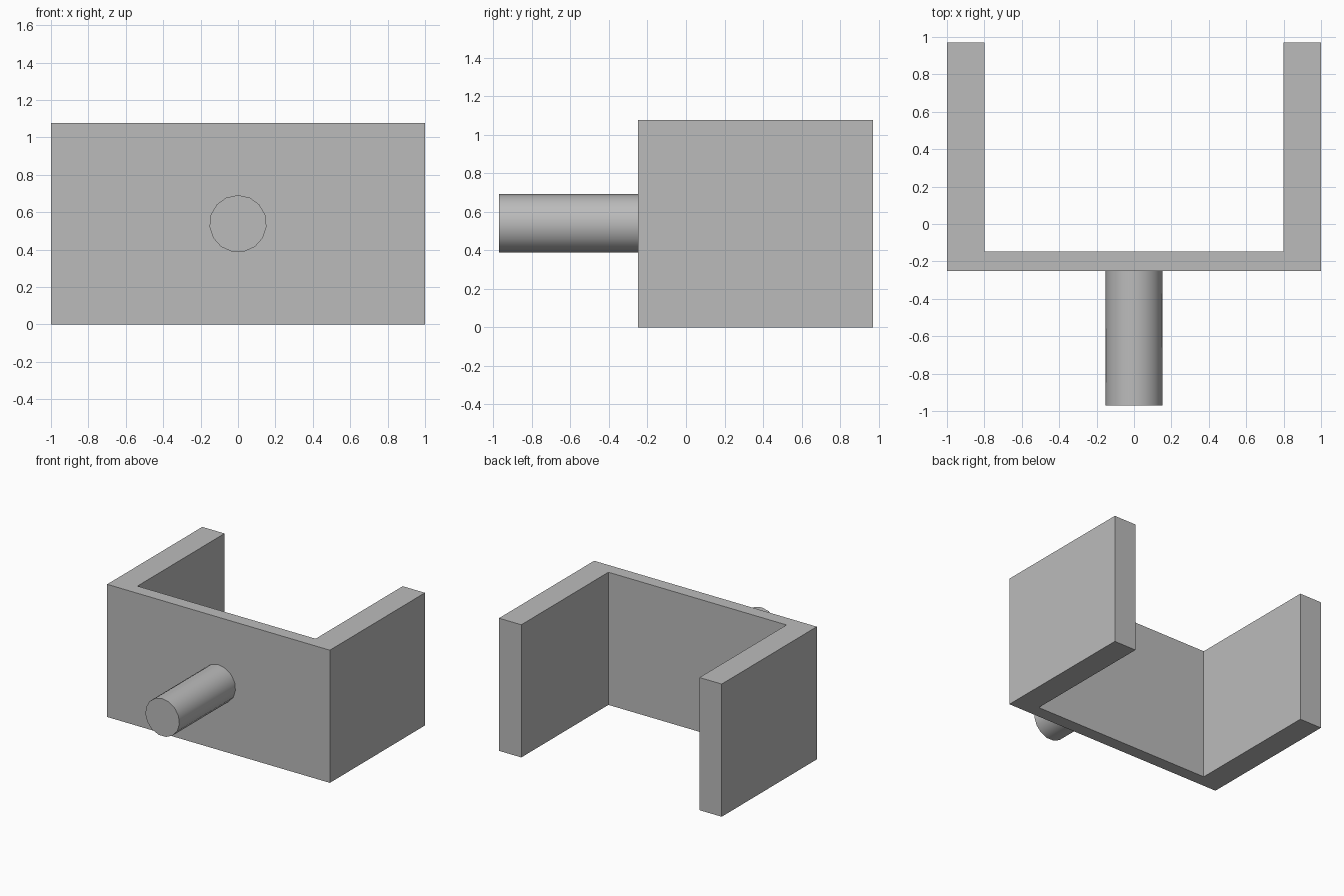
import bpy
import bmesh
import math

cube = bpy.data.objects.get("Cube")
if cube:
    bpy.data.objects.remove(cube, do_unlink=True)

HEIGHT = 1.077
FRONT, PLATE_BACK, END = -0.25, -0.147, 0.97
OUTER, INNER = 1.0, 0.8
ROD_RADIUS = 0.153

# Single plain grey
grey = bpy.data.materials.new("plain_grey")
grey.use_nodes = True
color = (0.5, 0.5, 0.5, 1.0)
grey.diffuse_color = color
grey.node_tree.nodes["Principled BSDF"].inputs["Base Color"].default_value = color


def extruded_part(name, outline, vector):
    """Extrude a closed outline along a vector into a solid object."""
    bm = bmesh.new()
    face = bm.faces.new([bm.verts.new(p) for p in outline])
    result = bmesh.ops.extrude_face_region(bm, geom=[face], use_keep_orig=True)
    moved = [v for v in result["geom"] if isinstance(v, bmesh.types.BMVert)]
    bmesh.ops.translate(bm, verts=moved, vec=vector)
    bmesh.ops.recalc_face_normals(bm, faces=bm.faces)
    mesh = bpy.data.meshes.new(name)
    bm.to_mesh(mesh)
    bm.free()
    mesh.materials.append(grey)
    obj = bpy.data.objects.new(name, mesh)
    bpy.context.collection.objects.link(obj)
    return obj


# U-shaped bracket: front plate with two thick arms
half = [(OUTER, FRONT), (OUTER, END), (INNER, END), (INNER, PLATE_BACK)]
profile = half + [(-x, y) for x, y in reversed(half)]
extruded_part("bracket", [(x, y, 0) for x, y in profile], (0, 0, HEIGHT))

# Round rod standing out from the middle of the front plate
SIDES = 15
angles = [math.tau * i / SIDES for i in range(SIDES)]
circle = [(ROD_RADIUS * math.sin(a), -END, HEIGHT / 2 + ROD_RADIUS * math.cos(a))
          for a in angles]
rod = extruded_part("rod", circle, (0, END + FRONT, 0))

# Smooth the round side, keep the end caps sharp
bpy.ops.object.select_all(action="DESELECT")
rod.select_set(True)
bpy.context.view_layer.objects.active = rod
bpy.ops.object.shade_smooth_by_angle(angle=math.radians(40))
